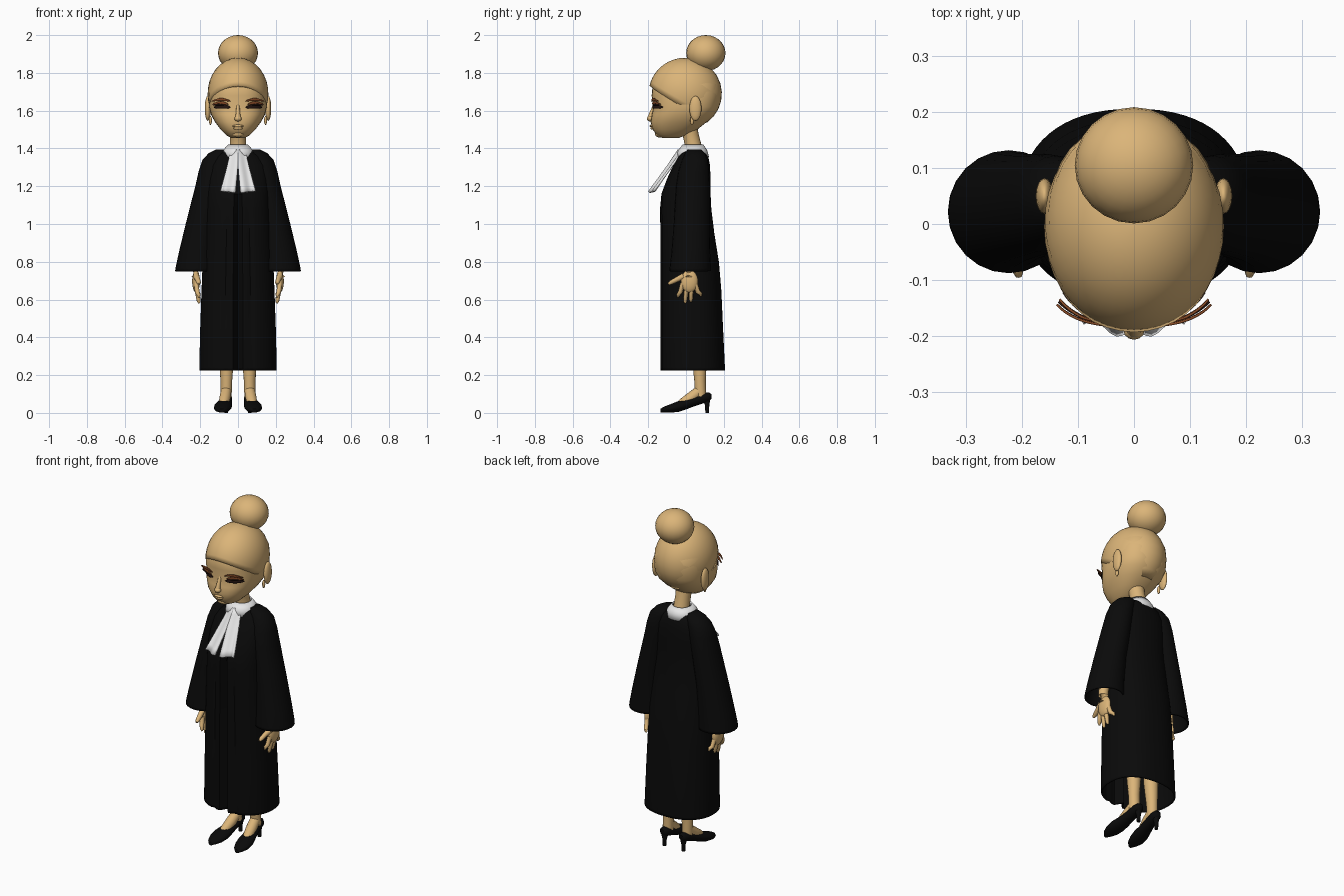
import bpy, bmesh
from math import sin, cos, pi, sqrt, radians
from mathutils import Vector

cube = bpy.data.objects.get("Cube")
if cube:
    bpy.data.objects.remove(cube)


def material(name, rgb):
    m = bpy.data.materials.new(name)
    m.use_nodes = True
    m.diffuse_color = (*rgb, 1)
    bsdf = next(n for n in m.node_tree.nodes if n.type == 'BSDF_PRINCIPLED')
    bsdf.inputs["Base Color"].default_value = (*rgb, 1)
    bsdf.inputs["Roughness"].default_value = 0.8
    return m


SKIN = material("warm tan", (0.71, 0.46, 0.19))
BLACK = material("black cloth", (0.003, 0.003, 0.003))
WHITE = material("white linen", (0.8, 0.8, 0.8))
RUST = material("rust brown", (0.25, 0.07, 0.02))
DARK = material("dark brown", (0.02, 0.008, 0.006))


def finish(name, bm, mat, angle=50, thick=0):
    bmesh.ops.recalc_face_normals(bm, faces=bm.faces[:])
    mesh = bpy.data.meshes.new(name)
    bm.to_mesh(mesh)
    bm.free()
    ob = bpy.data.objects.new(name, mesh)
    bpy.context.collection.objects.link(ob)
    mesh.materials.append(mat)
    if thick:
        mod = ob.modifiers.new("thickness", 'SOLIDIFY')
        mod.thickness = thick
        mod.offset = -1
    bpy.ops.object.select_all(action='DESELECT')
    ob.select_set(True)
    bpy.context.view_layer.objects.active = ob
    bpy.ops.object.shade_smooth_by_angle(angle=radians(angle))
    return ob


def skin_rings(rings, closed=True, caps=True):
    """Join rows of points with quads."""
    bm = bmesh.new()
    rows = [[bm.verts.new(p) for p in r] for r in rings]
    n = len(rows[0])
    for a, b in zip(rows, rows[1:]):
        for i in range(n if closed else n - 1):
            j = (i + 1) % n
            bm.faces.new((a[i], a[j], b[j], b[i]))
    if caps and closed:
        bm.faces.new(rows[0])
        bm.faces.new(rows[-1])
    return bm


def power(v, e):
    return (1 if v >= 0 else -1) * abs(v) ** (2 / e)


def level(z, rx, y0, y1, cx=0, n=32, e=2):
    """Horizontal rounded section spanning y0 to y1."""
    cy, ry = (y0 + y1) / 2, (y1 - y0) / 2
    return [Vector((cx + rx * power(cos(2 * pi * i / n), e),
                    cy + ry * power(sin(2 * pi * i / n), e), z)) for i in range(n)]


def tube(name, mat, path, n=10):
    """Round tube through (x, y, z, radius) points."""
    pts = [Vector(p[:3]) for p in path]
    rings = []
    for i, p in enumerate(pts):
        d = pts[min(i + 1, len(pts) - 1)] - pts[max(i - 1, 0)]
        q = d.to_track_quat('Z', 'Y')
        rings.append([p + q @ Vector((cos(2 * pi * k / n), sin(2 * pi * k / n), 0)) * path[i][3]
                      for k in range(n)])
    return finish(name, skin_rings(rings), mat)


def ball(name, mat, center, size, seg=20):
    bm = bmesh.new()
    bmesh.ops.create_uvsphere(bm, u_segments=seg, v_segments=seg // 2 + 2, radius=1)
    for v in bm.verts:
        v.co = Vector([v.co[i] * size[i] + center[i] for i in range(3)])
    return finish(name, bm, mat)


# Head: chin to crown
HEAD = [(1.455, .035, -.125, -.04), (1.47, .062, -.155, .0), (1.50, .092, -.176, .06),
        (1.54, .122, -.187, .11), (1.58, .143, -.181, .15), (1.62, .153, -.172, .17),
        (1.68, .153, -.182, .18), (1.74, .148, -.176, .175), (1.80, .115, -.13, .13)]
HEAD_E = 2.4
finish("head", skin_rings([level(*r, e=HEAD_E) for r in HEAD]), SKIN)


def face_y(x, z):
    """Front surface of the head at x, z."""
    for a, b in zip(HEAD, HEAD[1:]):
        if a[0] <= z <= b[0]:
            t = (z - a[0]) / (b[0] - a[0])
            _, rx, y0, y1 = [p + (q - p) * t for p, q in zip(a, b)]
            k = max(0, 1 - (abs(x) / rx) ** HEAD_E) ** (1 / HEAD_E)
            return (y0 + y1) / 2 - (y1 - y0) / 2 * k


# Swept hair cap whose lower edge rises over the forehead
rings = []
for k in range(11):
    ring = []
    for i in range(40):
        a = 2 * pi * i / 40
        low = max(1.52, 1.61 - 0.12 * sin(a))
        start = (low - 1.69) / 0.19
        h = sin((1 - k / 10) * start * 1.05 + k / 10 * 1.53)
        r = sqrt(1 - h * h)
        ring.append(Vector((.161 * r * cos(a), -.004 + .194 * r * sin(a), 1.69 + .19 * h)))
    rings.append(ring)
bm = skin_rings(rings, caps=False)
bm.verts.ensure_lookup_table()
bm.faces.new(bm.verts[-40:])
finish("hair_cap", bm, SKIN, thick=0.02)
ball("hair_bun", SKIN, (0, .105, 1.905), (.106, .104, .095), 24)

# Nose, lips and chin
tube("nose_bridge", SKIN, [(0, -.166, 1.63, .008), (0, -.182, 1.59, .011), (0, -.19, 1.56, .015)])
ball("nose_tip", SKIN, (0, -.190, 1.558), (.019, .017, .015), 12)
ball("upper_lip", SKIN, (0, -.183, 1.519), (.03, .010, .007), 12)
ball("lower_lip", SKIN, (0, -.178, 1.507), (.025, .011, .008), 12)
ball("chin", SKIN, (0, -.14, 1.478), (.035, .025, .02), 14)


def eye_plate(name, mat, s, x0, x1, z0, rise, h, off, flare):
    rows = []
    for v in range(4):
        row = []
        for i in range(15):
            u = i / 14
            x = x0 + (x1 - x0) * u
            z = z0 + rise * sin(pi * u) + h * (v / 3 - .5) * (.15 + sin(pi * u) ** .6)
            row.append(Vector((s * (x + flare * u * .4), face_y(x, z) - off - flare * u * u, z)))
        rows.append(row)
    finish(name, skin_rings(rows, closed=False), mat, thick=0.004)


for s, side in ((1, "left"), (-1, "right")):
    eye_plate(side + "_eye", DARK, s, .04, .125, 1.618, .004, .02, .005, 0)
    eye_plate(side + "_eyelid", RUST, s, .05, .127, 1.634, .008, .014, .007, .012)
    eye_plate(side + "_brow", RUST, s, .04, .128, 1.650, .010, .012, .006, .022)
    eye_plate(side + "_lashes", DARK, s, .07, .128, 1.630, .003, .007, .011, .014)

    # Ears and drop earrings
    ball(side + "_ear", SKIN, (s * .160, .05, 1.612), (.016, .032, .066), 16)
    ball(side + "_earring", SKIN, (s * .146, .032, 1.548), (.008, .010, .024), 12)

    # Wide open sleeve, shoulder to cuff
    sleeve = [(1.395, .03, .01, .08, .085), (1.375, .055, -.005, .10, .10),
              (1.34, .066, -.02, .115, .122), (1.28, .070, -.04, .122, .138),
              (1.2, .072, -.052, .125, .154), (1.0, .083, -.065, .125, .194),
              (.85, .097, -.077, .128, .216), (.765, .107, -.087, .132, .224),
              (.75, .109, -.088, .132, .224)]
    bm = skin_rings([level(z, rx, a, b, s * cx, 24) for z, rx, a, b, cx in sleeve], caps=False)
    bm.verts.ensure_lookup_table()
    bm.faces.new(bm.verts[:24])
    finish(side + "_sleeve", bm, BLACK, thick=0.008)

    # Hand: forearm, palm, thumb and four fingers
    tube(side + "_forearm", SKIN, [(s * .215, .02, .95, .03), (s * .228, .015, .76, .027),
                                   (s * .226, .015, .72, .024)], 14)
    ball(side + "_palm", SKIN, (s * .222, .018, .697), (.021, .046, .06), 18)
    for k, (y, tip_y, tip_z) in enumerate(((-.018, -.042, .612), (.005, -.004, .58),
                                           (.028, .026, .588), (.048, .078, .618))):
        tube(f"{side}_finger_{k + 1}", SKIN,
             [(s * .221, y, .685, .013), (s * .216, (y + tip_y) / 2, .64, .0125),
              (s * .208, tip_y, tip_z + .012, .010), (s * .205, tip_y, tip_z, .005)])
    tube(side + "_thumb", SKIN, [(s * .222, -.01, .725, .017), (s * .213, -.05, .705, .014),
                                 (s * .208, -.08, .69, .012), (s * .206, -.093, .682, .006)])

    # Leg, foot and pointed heeled shoe
    tube(side + "_leg", SKIN, [(s * .06, .065, .55, .045), (s * .06, .07, .3, .040),
                               (s * .062, .075, .17, .031), (s * .063, .078, .08, .029)], 16)
    tube(side + "_instep", SKIN, [(s * .063, .07, .115, .028), (s * .068, .03, .083, .030),
                                  (s * .075, -.015, .052, .027), (s * .08, -.045, .038, .015)], 14)
    shoe = [(-.135, .086, .012, .012, .010), (-.115, .085, .018, .030, .016),
            (-.08, .083, .024, .044, .023), (-.04, .079, .034, .047, .029),
            (0, .073, .045, .041, .027), (.045, .067, .061, .034, .026),
            (.09, .063, .078, .032, .028), (.12, .062, .084, .025, .025),
            (.134, .062, .087, .012, .014)]
    rings = [[Vector((s * (cx + w * cos(2 * pi * i / 18)), y, max(.001, cz + h * sin(2 * pi * i / 18))))
              for i in range(18)] for y, cx, cz, w, h in shoe]
    finish(side + "_shoe", skin_rings(rings), BLACK)
    tube(side + "_heel", BLACK, [(s * .062, .108, .085, .024), (s * .062, .112, .04, .012),
                                 (s * .062, .112, 0, .010)])

    # Bands hanging from the collar: pleated, split in the middle
    rows = []
    for k in range(9):
        t = k / 8
        z = 1.395 - .225 * t
        inner = 0 if t < .4 else .012 * (t - .4) / .6
        outer = .045 + .045 * max(0, t - .15) / .85
        row = []
        for i in range(9):
            u = i / 8
            pleat = .010 * t * sin(u * pi * 2)
            row.append(Vector((s * (inner + (outer - inner) * u),
                               -.043 - .152 * t - pleat + .025 * u * (1 - t * .4),
                               z + .008 * t * u)))
        rows.append(row)
    finish(side + "_neck_band", skin_rings(rows, closed=False), WHITE, thick=0.012)

# Neck and white collar
tube("neck", SKIN, [(0, .045, 1.34, .052), (0, .04, 1.41, .043), (0, .025, 1.47, .042),
                    (0, .01, 1.53, .05)], 20)
rings = [level(z, rx, a, b, e=2.1) for z, rx, a, b in
         ((1.355, .093, -.055, .122), (1.39, .080, -.042, .112), (1.42, .053, -.018, .092))]
finish("collar", skin_rings(rings, caps=False), WHITE, thick=0.008)

# Long robe with a front opening fold
robe = [(.225, .205, -.135, .206), (.24, .205, -.136, .206), (.45, .200, -.136, .196),
        (.65, .193, -.136, .187), (.8, .187, -.136, .174), (.95, .178, -.136, .150),
        (1.08, .170, -.138, .134), (1.16, .167, -.130, .130), (1.24, .164, -.100, .130),
        (1.31, .155, -.068, .127), (1.355, .125, -.045, .118), (1.385, .085, -.028, .104),
        (1.395, .045, -.01, .085)]
rings = [level(*r, n=64, e=2.3) for r in robe]
for ring in rings:
    if ring[0].z < 1.1:
        for i, depth in ((48, .045), (45, .008), (51, .008)):
            ring[i].y += depth
finish("robe", skin_rings(rings, caps=False), BLACK, angle=40, thick=0.008)
